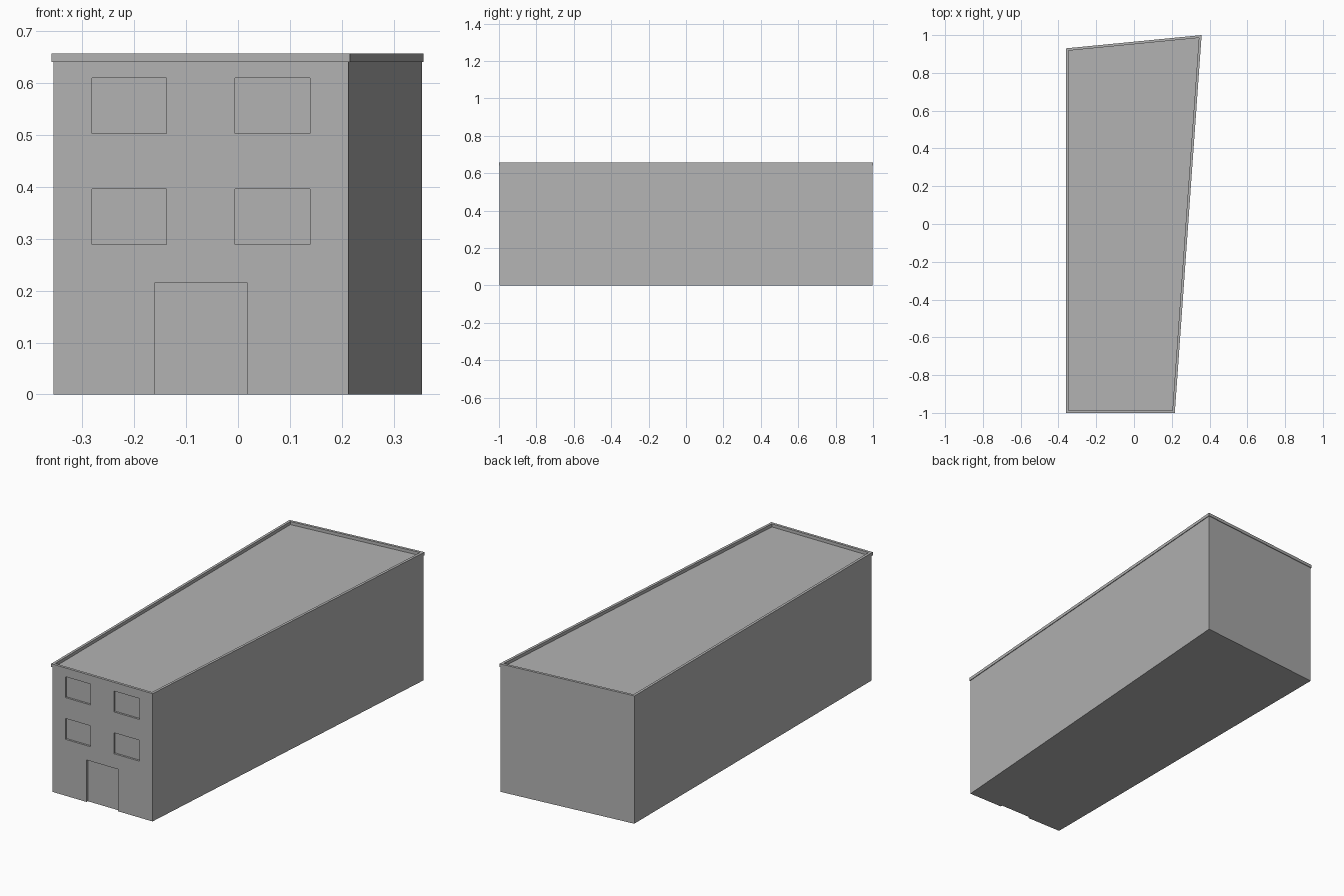
import bpy
import bmesh
from mathutils import Vector

cube = bpy.data.objects.get("Cube")
if cube:
    bpy.data.objects.remove(cube, do_unlink=True)

grey = bpy.data.materials.new("plain_grey")
grey.use_nodes = True
grey.diffuse_color = (0.45, 0.45, 0.45, 1)
grey.node_tree.nodes["Principled BSDF"].inputs["Base Color"].default_value = grey.diffuse_color

# Outer outline of the roof rim, counterclockwise
RIM = [Vector(p) for p in ((-0.359, -1), (0.216, -1), (0.358, 1), (-0.359, 0.93))]
WALL_TOP, RIM_TOP = 0.641, 0.657
OVERHANG, RIM_WIDTH, RECESS = 0.0035, 0.0135, 0.01


def inset(points, d):
    """Move every edge of a convex outline inward by d."""
    result = []
    for i, p in enumerate(points):
        a = (p - points[i - 1]).normalized()
        b = (points[(i + 1) % len(points)] - p).normalized()
        na, nb = Vector((-a.y, a.x)), Vector((-b.y, b.x))
        result.append(p + (na + nb) * d / (1 + na.dot(nb)))
    return result


def finish(bm, name):
    bmesh.ops.recalc_face_normals(bm, faces=bm.faces)
    mesh = bpy.data.meshes.new(name)
    bm.to_mesh(mesh)
    bm.free()
    mesh.materials.append(grey)
    obj = bpy.data.objects.new(name, mesh)
    bpy.context.collection.objects.link(obj)
    return obj


def prism(name, points, z0, z1):
    bm = bmesh.new()
    face = bm.faces.new([bm.verts.new((p.x, p.y, z0)) for p in points])
    ext = bmesh.ops.extrude_face_region(bm, geom=[face])
    verts = [v for v in ext["geom"] if isinstance(v, bmesh.types.BMVert)]
    bmesh.ops.translate(bm, verts=verts, vec=(0, 0, z1 - z0))
    return finish(bm, name)


# Tapered building body, its top is the flat roof
wall = inset(RIM, OVERHANG)
front = wall[0].y
body = prism("building_body", wall, 0, WALL_TOP)


def recess(name, x0, x1, z0, z1):
    """Cut a shallow rectangular recess into the front wall."""
    corners = [Vector((x, y)) for x, y in ((x0, front - 0.1), (x1, front - 0.1),
                                           (x1, front + RECESS), (x0, front + RECESS))]
    cutter = prism(name, corners, z0, z1)
    cutter.hide_render = True
    mod = body.modifiers.new(name, "BOOLEAN")
    mod.operation, mod.solver, mod.object = "DIFFERENCE", "EXACT", cutter
    bpy.context.view_layer.objects.active = body
    bpy.ops.object.modifier_apply(modifier=name)
    bpy.data.objects.remove(cutter, do_unlink=True)


# Two rows of windows and the wide doorway
for z0, z1 in ((0.289, 0.396), (0.503, 0.61)):
    for x0, x1 in ((-0.281, -0.138), (-0.006, 0.139)):
        recess("window_recess", x0, x1, z0, z1)
recess("door_recess", -0.161, 0.018, -0.05, 0.215)

# Overhanging roof rim, a closed ring around the roof
bm = bmesh.new()
inner = inset(RIM, RIM_WIDTH)
loops = [[bm.verts.new((p.x, p.y, z)) for p in pts] for pts, z in
         ((RIM, WALL_TOP), (RIM, RIM_TOP), (inner, RIM_TOP), (inner, WALL_TOP))]
for k, lower in enumerate(loops):
    upper = loops[(k + 1) % len(loops)]
    for i in range(len(RIM)):
        j = (i + 1) % len(RIM)
        bm.faces.new((lower[i], lower[j], upper[j], upper[i]))
finish(bm, "roof_rim")
